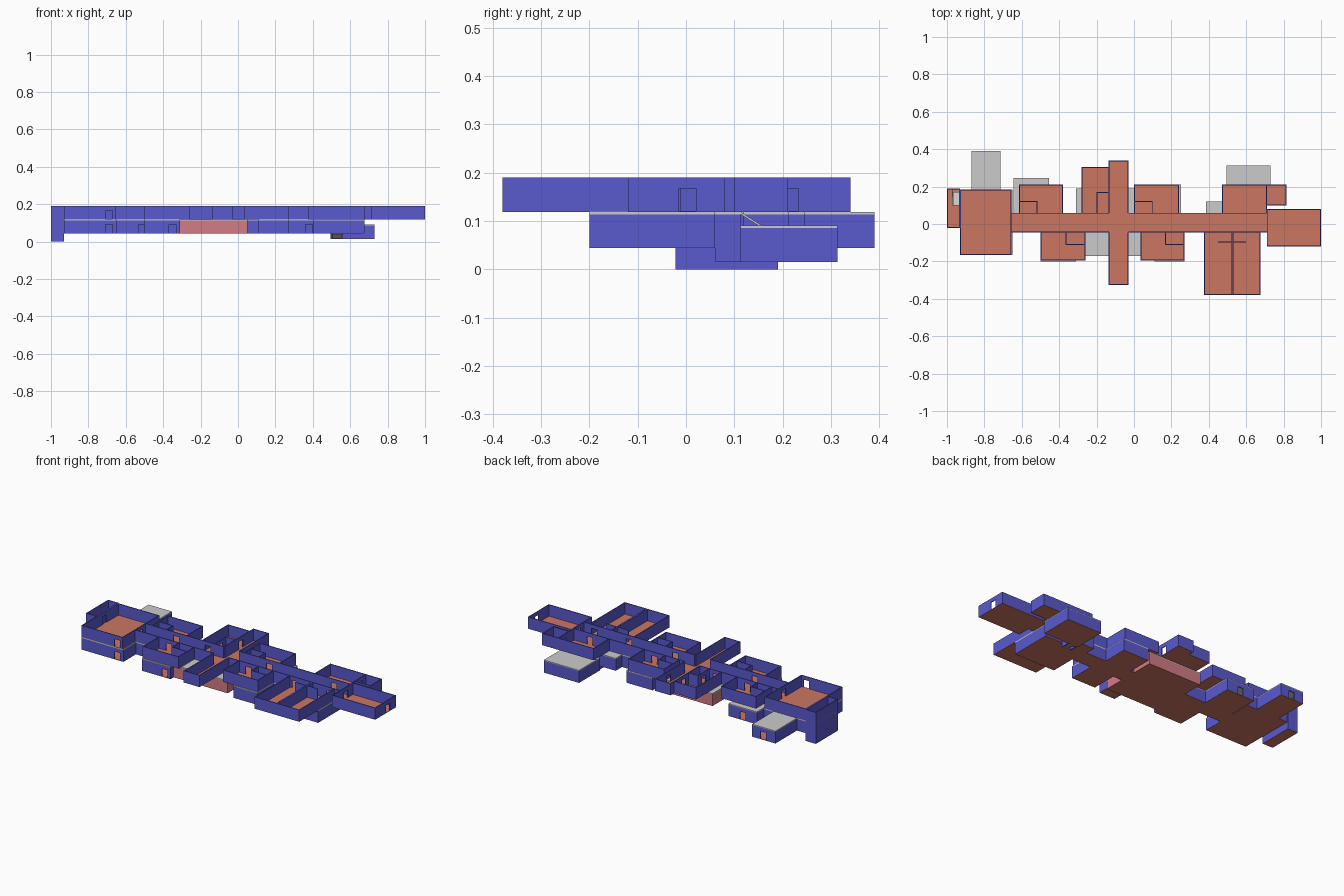
import bpy, bmesh

if "Cube" in bpy.data.objects:
    bpy.data.objects.remove(bpy.data.objects["Cube"])

T = 0.005            # wall thickness
DOOR_W, DOOR_H = 0.036, 0.047
UP, TOP = 0.12, 0.19     # upper storey
LOW, CEIL = 0.045, 0.114  # lower storey


def material(name, rgb):
    m = bpy.data.materials.new(name)
    m.diffuse_color = (*rgb, 1)
    m.use_nodes = True
    m.node_tree.nodes["Principled BSDF"].inputs["Base Color"].default_value = m.diffuse_color
    return m


BLUE = material("wall_blue", (0.10, 0.10, 0.62))
SALMON = material("floor_salmon", (0.60, 0.18, 0.12))
PINK = material("lobby_pink", (0.65, 0.20, 0.24))


def boxes(name, parts, mat=None):
    """One mesh object made of axis-aligned boxes (x0, x1, y0, y1, z0, z1)."""
    bm = bmesh.new()
    for x0, x1, y0, y1, z0, z1 in parts:
        vs = bmesh.ops.create_cube(bm, size=1)["verts"]
        for v in vs:
            v.co.x = x0 if v.co.x < 0 else x1
            v.co.y = y0 if v.co.y < 0 else y1
            v.co.z = z0 if v.co.z < 0 else z1
    me = bpy.data.meshes.new(name)
    bm.to_mesh(me)
    bm.free()
    ob = bpy.data.objects.new(name, me)
    bpy.context.collection.objects.link(ob)
    if mat:
        me.materials.append(mat)
    return ob


def run(axis, c, a, b, z0, z1, doors=()):
    """Wall along an axis, starting at coordinate c, with doorways cut out."""
    spans, pos = [], a
    for d in sorted(doors):
        l, r = d - DOOR_W / 2, d + DOOR_W / 2
        spans += [(pos, l, z0, z1), (l, r, z0 + DOOR_H, z1)]
        pos = r
    spans.append((pos, b, z0, z1))
    if axis == "x":
        return [(p, q, c, c + T, u, v) for p, q, u, v in spans]
    return [(c, c + T, p, q, u, v) for p, q, u, v in spans]


def room(name, x0, x1, y0, y1, z0, z1, sides="WESN", doors=None, ceiling=False,
         extra=(), mat=BLUE):
    """Floor slab, chosen walls and an optional grey ceiling."""
    doors = doors or {}
    place = {"W": ("y", x0, y0, y1), "E": ("y", x1 - T, y0, y1),
             "S": ("x", y0, x0, x1), "N": ("x", y1 - T, x0, x1)}
    walls = list(extra)
    for s in sides:
        walls += run(*place[s], z0, z1, doors.get(s, ()))
    boxes(name + "_walls", walls, mat)
    boxes(name + "_floor", [(x0, x1, y0, y1, z0 - 0.001, z0 + 0.001)], SALMON)
    if ceiling:
        boxes(name + "_ceiling", [(x0, x1, y0, y1, z1, z1 + 0.005)])


def upper(name, x0, x1, y0, y1, sides="WESN", doors=None, extra=()):
    room(name, x0, x1, y0, y1, UP, TOP, sides, doors, False, extra)


def lower(name, x0, x1, y0, y1, sides="WESN", doors=None, mat=BLUE):
    room(name, x0, x1, y0, y1, LOW, CEIL, sides, doors, True, (), mat)


def corner(x, xa, xb, y, ya, yb):
    """L-shaped bathroom partition: one wall along x, one along y."""
    return run("x", y, xa, xb, UP, TOP) + run("y", x, ya, yb, UP, TOP, [(ya + yb) / 2])


S, N = -0.045, 0.06      # corridor edges

# Upper rooms
upper("west_hall", -0.93, -0.655, -0.165, 0.185, doors={"S": [-0.69], "E": [0.008], "W": [0.05]})
upper("north_bedroom_a", -0.615, -0.38, N, 0.21, "WEN",
      extra=corner(-0.52, -0.615, -0.515, 0.117, N, 0.12))
upper("north_bedroom_b", -0.28, -0.135, N, 0.305, "WN",
      extra=corner(-0.2, -0.2, -0.135, 0.165, N, 0.17))
upper("north_bedroom_c", 0.0, 0.24, N, 0.21, "WEN",
      extra=corner(0.095, 0.0, 0.1, 0.117, N, 0.12))
upper("south_bedroom_a", -0.5, -0.26, -0.195, S, "WES",
      extra=corner(-0.365, -0.365, -0.26, -0.112, -0.11, S))
upper("south_bedroom_b", 0.035, 0.27, -0.195, S, "WES",
      extra=corner(0.165, 0.165, 0.27, -0.112, -0.11, S))
upper("south_suite", 0.375, 0.675, -0.38, S, "WES",
      extra=run("y", 0.52, -0.38, S, UP, TOP) + run("y", 0.526, -0.38, S, UP, TOP)
      + run("x", -0.098, 0.45, 0.6, UP, TOP))
upper("north_suite", 0.47, 0.71, N, 0.21, "WEN", {"E": [0.155]})
upper("north_annex", 0.71, 0.815, 0.10, 0.21, "ESN")
upper("east_hall", 0.71, 1.0, -0.12, 0.08, doors={"E": [0.003], "W": [0.008]})

# Upper corridor and cross wing
XW, XE = -0.135, -0.03
boxes("upper_corridor_walls",
      run("x", N - T, -0.655, XW, UP, TOP, [-0.45, -0.24])
      + run("x", N - T, XE, 0.71, UP, TOP, [0.17, 0.6])
      + run("x", S, -0.655, XW, UP, TOP, [-0.43])
      + run("x", S, XE, 0.71, UP, TOP, [0.1, 0.41, 0.64]), BLUE)
boxes("upper_corridor_floor", [(-0.655, 0.71, S, N, UP - 0.001, UP + 0.001)], SALMON)
upper("cross_wing_north", XW, XE, N, 0.34, "WEN", {"E": [0.215], "W": [0.215]})
upper("cross_wing_south", XW, XE, -0.325, S, "WES")

# Lower rooms
lower("lower_west_hall", -0.93, -0.65, -0.165, 0.185,
      doors={"S": [-0.69], "E": [0.008], "N": [-0.79], "W": [0.05]})
lower("northwest_store", -0.87, -0.715, 0.185, 0.39, "WEN", {"N": [-0.79]})
lower("lower_north_a", -0.645, -0.455, N, 0.245, "WEN", {"N": [-0.55]})
lower("lower_south_a", -0.5, -0.31, -0.2, S, "WES", {"S": [-0.35]})
lower("lobby", -0.31, 0.05, -0.17, 0.19, "WESN", {"W": [0.008], "E": [0.008]}, PINK)
lower("lower_north_b", 0.075, 0.25, N, 0.212, "WEN")
lower("lower_south_b", 0.11, 0.27, -0.2, S, "WES")
lower("lower_north_c", 0.385, 0.495, N, 0.12, "WEN")
lower("lower_south_c", 0.4, 0.675, -0.2, S, "WES")

# Lower corridor, split by the lobby
boxes("lower_corridor_walls",
      run("x", N - T, -0.65, -0.31, LOW, CEIL, [-0.55])
      + run("x", N - T, 0.05, 0.675, LOW, CEIL, [0.16, 0.44, 0.53])
      + run("x", S, -0.65, -0.31, LOW, CEIL, [-0.515, -0.4])
      + run("x", S, 0.05, 0.675, LOW, CEIL, [0.19, 0.38, 0.55])
      + run("y", 0.67, S, N, LOW, CEIL), BLUE)
for label, a, b in (("west", -0.65, -0.31), ("east", 0.05, 0.675)):
    boxes(f"lower_corridor_floor_{label}", [(a, b, S, N, LOW - 0.001, LOW + 0.001)], SALMON)
    boxes(f"lower_corridor_ceiling_{label}", [(a, b, S, N, CEIL, CEIL + 0.005)])

# Sunken northeast room
room("sunken_room", 0.495, 0.73, 0.113, 0.313, 0.016, 0.086, "WESN",
     {"S": [0.53]}, True)


def ramp(name, x0, x1, y0, za, y1, zb, thick=0.005):
    """Sloped slab running along y, sheared from a box."""
    ob = boxes(name, [(x0, x1, y0, y1, 0, thick)])
    for v in ob.data.vertices:
        v.co.z += za if abs(v.co.y - y0) < 1e-4 else zb
    return ob


# Passage down to the sunken room
boxes("ramp_passage_walls", run("y", 0.5, N, 0.113, 0.016, CEIL)
      + run("y", 0.555, N, 0.113, 0.016, CEIL), BLUE)
ramp("ramp_passage_slope", 0.5, 0.56, N, 0.040, 0.113, 0.016)
ramp("ramp_passage_roof", 0.5, 0.56, 0.113, 0.114, 0.157, 0.086)
boxes("ramp_passage_ceiling", [(0.5, 0.56, N, 0.115, CEIL, CEIL + 0.005)])

# Stair tower through both storeys
room("stair_tower", -1.0, -0.93, -0.022, 0.19, 0.001, TOP, "WESN")
boxes("stair_tower_landing", [(-1.0, -0.93, -0.022, 0.1, UP - 0.001, UP + 0.001),
                              (-1.0, -0.97, 0.1, 0.19, UP - 0.001, UP + 0.001)], SALMON)
ramp("stair_tower_upper_ramp", -0.968, -0.935, 0.1, 0.115, 0.17, 0.045)
ramp("stair_tower_lower_ramp", -0.995, -0.968, 0.0, 0.002, 0.17, 0.045)
